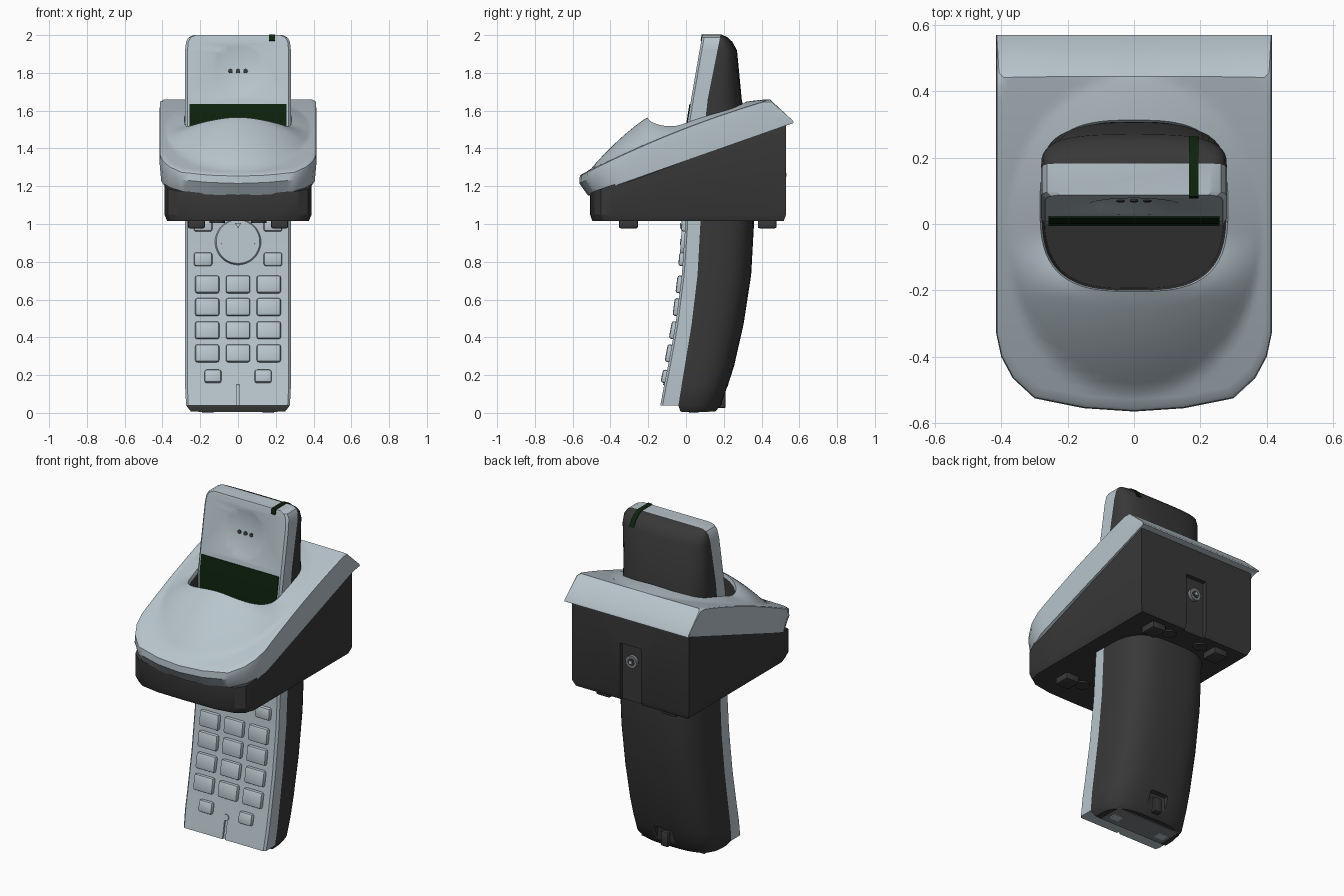
import bpy, bmesh, math
from mathutils import Matrix, Vector

if "Cube" in bpy.data.objects:
    bpy.data.objects.remove(bpy.data.objects["Cube"])


def material(name, rgb):
    m = bpy.data.materials.new(name)
    m.use_nodes = True
    m.diffuse_color = (*rgb, 1)
    bsdf = m.node_tree.nodes["Principled BSDF"]
    bsdf.inputs["Base Color"].default_value = (*rgb, 1)
    bsdf.inputs["Roughness"].default_value = 0.6
    return m


SILVER = material("pale silver plastic", (0.48, 0.56, 0.61))
DARK = material("charcoal plastic", (0.04, 0.04, 0.04))
GREEN = material("dark green glass", (0.004, 0.016, 0.004))
GREY = material("mid grey metal", (0.2, 0.22, 0.23))


def finish(name, bm, mat, angle=35):
    bmesh.ops.recalc_face_normals(bm, faces=bm.faces)
    me = bpy.data.meshes.new(name)
    bm.to_mesh(me)
    bm.free()
    me.materials.append(mat)
    ob = bpy.data.objects.new(name, me)
    bpy.context.collection.objects.link(ob)
    smooth(ob, angle)
    return ob


def activate(ob):
    bpy.ops.object.select_all(action="DESELECT")
    ob.select_set(True)
    bpy.context.view_layer.objects.active = ob


def smooth(ob, angle=35):
    activate(ob)
    bpy.ops.object.shade_smooth_by_angle(angle=math.radians(angle))


def loft(name, rings, mat, caps=True, angle=35):
    bm = bmesh.new()
    vs = [[bm.verts.new(p) for p in r] for r in rings]
    n = len(vs[0])
    for a, b in zip(vs, vs[1:]):
        for i in range(n):
            j = (i + 1) % n
            bm.faces.new((a[i], a[j], b[j], b[i]))
    if caps:
        bm.faces.new(vs[0])
        bm.faces.new(vs[-1])
    bmesh.ops.remove_doubles(bm, verts=bm.verts, dist=0.0002)
    return finish(name, bm, mat, angle)


def box(name, loc, size, mat, bevel=0.0, tilt=0.0):
    bm = bmesh.new()
    bmesh.ops.create_cube(bm, size=1)
    bmesh.ops.scale(bm, vec=size, verts=bm.verts)
    if bevel:
        bmesh.ops.bevel(bm, geom=bm.edges, offset=bevel, segments=2, profile=0.5, affect="EDGES")
    bm.transform(Matrix.Translation(loc) @ Matrix.Rotation(tilt, 4, "X"))
    return finish(name, bm, mat)


def disc(name, loc, r, depth, mat, tilt=math.pi / 2, sides=32, top=None, roll=0.0):
    bm = bmesh.new()
    bmesh.ops.create_cone(bm, cap_ends=True, segments=sides, radius1=r, radius2=top or r, depth=depth)
    bm.transform(Matrix.Translation(loc) @ Matrix.Rotation(tilt, 4, "X") @ Matrix.Rotation(roll, 4, "Z"))
    return finish(name, bm, mat)


def cut(ob, cutter):
    cutter.hide_render = True
    mod = ob.modifiers.new("cut", "BOOLEAN")
    mod.operation, mod.object = "DIFFERENCE", cutter
    activate(ob)
    bpy.ops.object.modifier_apply(modifier=mod.name)
    bpy.data.objects.remove(cutter)
    smooth(ob)


def outline(half, step=0.04):
    """Closed, evenly subdivided loop from a half outline on +x."""
    pts = []
    for a, b in zip(half, half[1:]):
        a, b = Vector(a), Vector(b)
        n = max(1, round((b - a).length / step))
        pts += [a.lerp(b, i / n) for i in range(n)]
    pts.append(Vector(half[-1]))
    return pts + [Vector((-p.x, p.y)) for p in pts[-2:0:-1]]


# Cradle surfaces
def seat(y):
    return 1.335 + 0.352 * y


def top(y):
    return min(1.51 + 0.385 * y - 0.11 * y * y, 1.65 - 0.87 * (y - 0.455))


def dome(x, y):
    r2 = (x / 0.385) ** 2 + ((y + 0.03) / 0.48) ** 2
    t = min(1, max(0, (-y - 0.02) / 0.2))
    return top(y) + (0.055 + 0.105 * t * t * (3 - 2 * t)) * max(0, 1 - r2)


def hole(p):
    d = p - Vector((0, 0.055))
    s = ((abs(d.x) / 0.283) ** 3 + (abs(d.y) / 0.258) ** 3) ** (-1 / 3)
    return Vector((0, 0.055)) + d * s


# Cover: rolled rim, sloped back, dome and opening
edge = outline([(0, -.565), (.15, -.555), (.3, -.525), (.365, -.465), (.4, -.4),
                (.415, -.33), (.415, .455), (.415, .57), (0, .57)])
inner = [Vector((p.x * 0.98, min(p.y * (0.98 if p.y < 0 else 1), 0.455))) for p in edge]
rim = [hole(p) for p in inner]
low = [Vector((p.x * 0.98, p.y * (0.92 if p.y < 0 else 0.985))) for p in edge]
rings = [[(p.x * 0.93, p.y * 0.93, seat(p.y)) for p in low],
         [(p.x, p.y, seat(p.y)) for p in low],
         [(p.x, p.y, 0.75 * top(p.y) + 0.25 * seat(p.y) - 0.012) for p in edge],
         [(p.x * 0.995, p.y * 0.995, top(p.y) - 0.004) for p in edge]]
STEPS = 14
for k in range(STEPS + 1):
    mix = [a.lerp(b, k / STEPS) for a, b in zip(inner, rim)]
    rings.append([(p.x, p.y, dome(p.x, p.y)) for p in mix])
rings.append([(p.x * 0.98, p.y * 0.98, dome(p.x, p.y) - 0.02) for p in rim])
loft("cradle_cover", rings, SILVER, caps=False)
loft("cradle_well", [[(p.x * 0.98, p.y * 0.98, dome(p.x, p.y) - 0.02) for p in rim],
                     [(p.x * 0.95, p.y * 0.95, seat(p.y) - 0.02) for p in rim]], DARK, caps=False)

# Cradle base with cable recess and socket
foot = outline([(0, -.508), (.2, -.505), (.32, -.485), (.37, -.45), (.39, -.39), (.39, .53), (0, .53)], 0.2)
base = loft("cradle_base", [[(p.x * 0.96, p.y * 0.975, 1.015) for p in foot],
                            [(p.x, p.y, 1.05) for p in foot],
                            [(p.x, p.y, seat(p.y) + 0.01) for p in foot]], DARK, angle=25)
cut(base, box("recess_cutter", (0, .53, 1.17), (.14, .05, .38), DARK))
disc("socket_ring", (0, .51, 1.26), .037, .03, GREY)
disc("socket_hole", (0, .523, 1.26), .022, .008, DARK)
disc("socket_pin", (0, .526, 1.26), .009, .012, SILVER)
for side in (-1, 1):
    for place, y in (("front", -.305), ("back", .43)):
        box(f"{place}_foot", (side * .22, y, 1.0), (.09, .1, .045), DARK, .008)
        disc(f"{place}_foot_pad", (side * .11, y, 1.012), .04, .012, DARK, tilt=0)

# Handset stations: height, face y, seam y, back y, half width
STATIONS = [(.04, -.136, -.04, .185, .275), (.14, -.117, -.024, .22, .28), (.25, -.095, -.006, .255, .28),
            (.47, -.055, .03, .305, .28), (.73, -.022, .061, .345, .28), (1.0, -.003, .076, .36, .28),
            (1.3, 0, .088, .35, .28), (1.53, .006, .1, .32, .28), (1.66, .027, .115, .295, .28),
            (1.92, .072, .167, .27, .28), (1.965, .08, .176, .245, .275),
            (1.988, .084, .18, .215, .262), (2.0, .088, .182, .192, .235)]


def face(z):
    """Face y and tilt at a height."""
    for a, b in zip(STATIONS, STATIONS[1:]):
        if z <= b[0]:
            s = (b[1] - a[1]) / (b[0] - a[0])
            return a[1] + s * (z - a[0]), -math.atan(s)


def back_ring(z, ys, yb, w):
    pts = []
    for i in range(25):
        a = math.pi * i / 24
        c, s = math.cos(a), math.sin(a)
        pts.append((w * math.copysign(abs(c) ** 0.62, c), ys + (yb - ys) * abs(s) ** 0.62, z))
    return pts


shell = loft("handset_front", [[(-w, ys, z), (-w, yf + .012, z), (-w + .012, yf, z),
                                (w - .012, yf, z), (w, yf + .012, z), (w, ys, z)]
                               for z, yf, ys, yb, w in STATIONS], SILVER, angle=25)
back = loft("handset_back", [back_ring(.008, -.03, .155, .25)] +
            [back_ring(z, ys, yb, w) for z, yf, ys, yb, w in STATIONS], DARK)
cut(back, box("notch_cutter", (0, .225, .07), (.12, .07, .14), DARK, .012))
box("notch_latch", (0, .19, .07), (.05, .04, .09), DARK, .008)
box("bottom_plate", (0, .05, .008), (.42, .15, .008), GREY)
for side in (-1, 1):
    box("charging_contact", (side * .16, .04, .004), (.06, .05, .008), SILVER)

# Earpiece dish and microphone groove
bm = bmesh.new()
bmesh.ops.create_uvsphere(bm, u_segments=64, v_segments=48, radius=.56)
y, tilt = face(1.81)
bm.transform(Matrix.Translation((0, y - .54 * math.cos(tilt), 1.81 + .54 * math.sin(-tilt))))
cut(shell, finish("dish_cutter", bm, SILVER))
for x in (-.04, 0, .04):
    disc("earpiece_hole", (x, y + .018, 1.81), .012, .008, DARK, math.pi / 2 + tilt, 16)
y, tilt = face(.1)
cut(shell, box("groove_cutter", (0, y, .095), (.018, .02, .15), SILVER, 0, tilt))
disc("microphone", (0, face(.165)[0], .165), .018, .012, SILVER, math.pi / 2 + tilt, 20)

# Display
screen = []
for z in (1.2, 1.3, 1.53, 1.635):
    y = face(z)[0]
    screen.append([(-.258, y - .005, z), (.258, y - .005, z), (.258, y + .003, z), (-.258, y + .003, z)])
loft("display", screen, GREEN)


# Keys
def key(name, x, z, w, h):
    y, tilt = face(z)
    box(name, (x, y - .004, z), (w, .036, h), SILVER, .012, tilt)


for z in (.68, .56, .437, .315):
    for x in (-.163, 0, .163):
        key("number_key", x, z, .128, .094)
for side in (-1, 1):
    key("lower_key", side * .133, .193, .09, .07)
    key("call_key", side * .185, .813, .098, .072)
    key("menu_key", side * .185, .995, .098, .07)
y, tilt = face(.905)
disc("direction_pad", (0, y - .004, .905), .125, .028, SILVER, math.pi / 2 + tilt, 48, top=.115)
for i in range(4):
    a = i * math.pi / 2
    disc("direction_arrow", (.09 * math.cos(a), y - .019, .905 + .09 * math.sin(a)), .018, .006,
         SILVER, math.pi / 2 + tilt, 3, roll=a + math.pi / 2)

# Signal light strip wrapped over the top
strip = []
for y, z in ((.077, 1.972), (.083, 2.003), (.188, 2.003), (.217, 1.99), (.243, 1.967), (.264, 1.925)):
    d = (Vector((.15, 1.9)) - Vector((y, z))).normalized() * .009
    strip.append([(.165, y, z), (.195, y, z), (.195, y + d.x, z + d.y), (.165, y + d.x, z + d.y)])
loft("signal_light", strip, GREEN)
